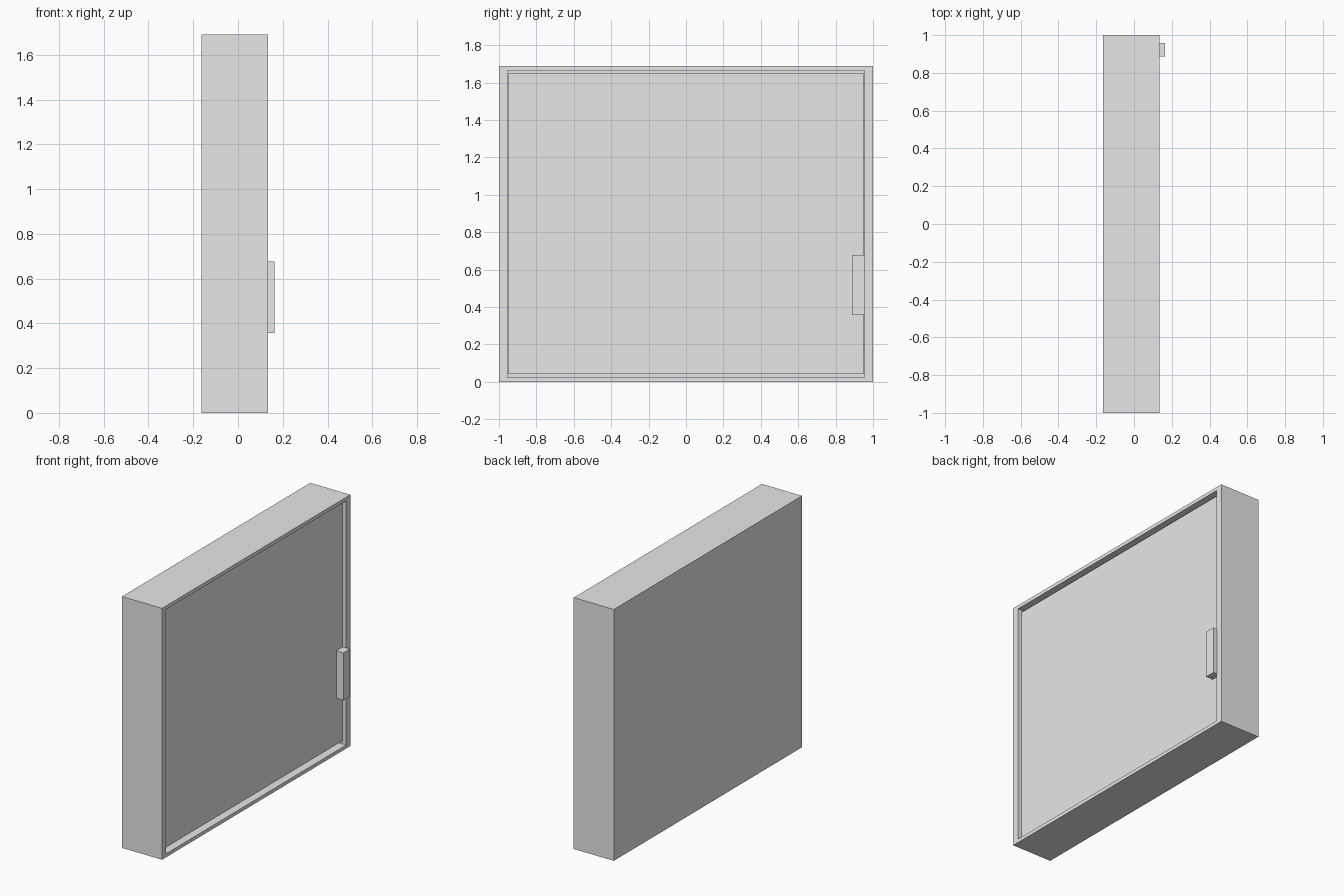
import bpy
import bmesh
from mathutils import Vector

cube = bpy.data.objects.get("Cube")
if cube:
    bpy.data.objects.remove(cube, do_unlink=True)

grey = bpy.data.materials.new("light_grey")
grey.use_nodes = True
grey.diffuse_color = (0.8, 0.8, 0.8, 1)
grey.node_tree.nodes["Principled BSDF"].inputs["Base Color"].default_value = (0.8, 0.8, 0.8, 1)


def box_mesh(bm, low, high):
    """Add a box between two corners to bm."""
    low, high = Vector(low), Vector(high)
    verts = bmesh.ops.create_cube(bm, size=1)["verts"]
    for v in verts:
        v.co = (low + high) / 2 + v.co * (high - low)


def finish(bm, name):
    mesh = bpy.data.meshes.new(name)
    bm.to_mesh(mesh)
    bm.free()
    mesh.materials.append(grey)
    obj = bpy.data.objects.new(name, mesh)
    bpy.context.collection.objects.link(obj)
    return obj


def box(name, low, high):
    bm = bmesh.new()
    box_mesh(bm, low, high)
    return finish(bm, name)


BACK, FRONT, HEIGHT = -0.163, 0.135, 1.69
SIDE, RIM = 0.045, 0.034      # wall thickness at the sides, and at top and bottom
DOOR = 0.11                   # outer face of the recessed door

# Hollow cabinet: the open face is inset to the rim and pushed inwards
bm = bmesh.new()
box_mesh(bm, (BACK, -1, 0), (FRONT, 1, HEIGHT))
bm.normal_update()
face = max(bm.faces, key=lambda f: f.normal.x)
bmesh.ops.inset_region(bm, faces=[face], thickness=RIM)
for v in face.verts:
    v.co.y = (1 - SIDE) * (1 if v.co.y > 0 else -1)
cavity = bmesh.ops.extrude_discrete_faces(bm, faces=[face])["faces"][0]
for v in cavity.verts:
    v.co.x = BACK + RIM
bmesh.ops.recalc_face_normals(bm, faces=bm.faces)
finish(bm, "cabinet")

# Door panel with a fine gap above and below
box("door", (DOOR - 0.03, -0.952, 0.046), (DOOR, 0.952, 1.648))

# Upright handle near the door's edge
box("handle", (DOOR, 0.888, 0.357), (0.163, 0.958, 0.677))
